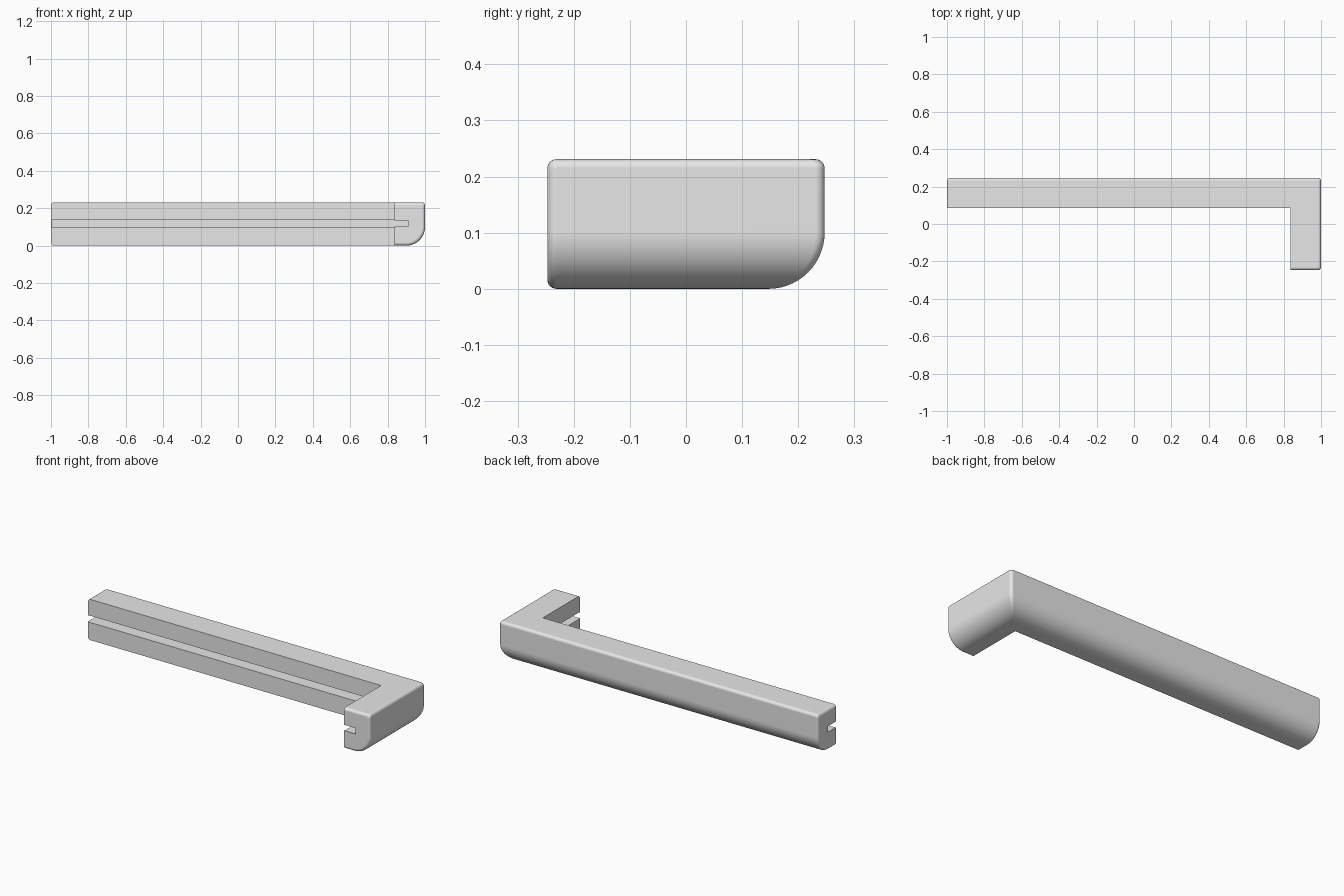
import bpy, bmesh
from math import sin, cos, pi

cube = bpy.data.objects.get("Cube")
if cube:
    bpy.data.objects.remove(cube, do_unlink=True)

X, Y = 1.0, 0.247            # outer corner of the frame
HEIGHT, WIDTH = 0.231, 0.162
BIG, SMALL = 0.1, 0.016      # lower and upper edge radii
GROOVE_LOW, GROOVE_HIGH, GROOVE_DEPTH = 0.1, 0.138, 0.08
STEPS = 6

grey = bpy.data.materials.new("plain grey")
grey.use_nodes = True
colour = (0.8, 0.8, 0.8, 1)
grey.diffuse_color = colour
grey.node_tree.nodes["Principled BSDF"].inputs["Base Color"].default_value = colour


def arc(radius, count, start):
    """Quarter turn of (cos, sin) pairs."""
    return [(radius * cos(start + pi / 2 * i / count),
             radius * sin(start + pi / 2 * i / count)) for i in range(count + 1)]


# Cross-section as (distance in from the outer face, height)
profile = [(BIG + c, BIG + s) for c, s in reversed(arc(BIG, 14, pi))]
profile += [(SMALL + c, HEIGHT - SMALL + s) for c, s in reversed(arc(SMALL, STEPS, pi / 2))]
profile += [(WIDTH, HEIGHT), (WIDTH, GROOVE_HIGH),
            (WIDTH - GROOVE_DEPTH, GROOVE_HIGH), (WIDTH - GROOVE_DEPTH, GROOVE_LOW),
            (WIDTH, GROOVE_LOW), (WIDTH, 0)]


def shrink(inset):
    """Cross-section drawn in slightly, for the softened ends."""
    kd, kz = 1 - inset / WIDTH, 1 - 2 * inset / HEIGHT
    return [(WIDTH + (d - WIDTH) * kd, HEIGHT / 2 + (z - HEIGHT / 2) * kz)
            for d, z in profile]


# Softened ends of the long and short arms
ends = [(SMALL - c, shrink(SMALL - s)) for c, s in arc(SMALL, STEPS, 0)]
rings = [[(-X + t, Y - d, z) for d, z in section] for t, section in ends]

# Mitred corner, rounded on the outside
for i in range(STEPS + 1):
    a = pi / 2 * (1 - i / STEPS)
    ring = []
    for d, z in profile:
        r = SMALL * max(0, 1 - d / BIG)
        ring.append((X - d - r + r * cos(a), Y - d - r + r * sin(a), z))
    rings.append(ring)
rings += [[(X - d, -Y + t, z) for d, z in section] for t, section in reversed(ends)]

# Skin the rings and cap both ends
bm = bmesh.new()
loops = [[bm.verts.new(p) for p in ring] for ring in rings]
n = len(profile)
for one, two in zip(loops, loops[1:]):
    for j in range(n):
        k = (j + 1) % n
        bm.faces.new((one[j], one[k], two[k], two[j]))
bm.faces.new(loops[0])
bm.faces.new(loops[-1])
bmesh.ops.remove_doubles(bm, verts=bm.verts, dist=0.00005)
bmesh.ops.recalc_face_normals(bm, faces=bm.faces)

mesh = bpy.data.meshes.new("corner_frame")
bm.to_mesh(mesh)
bm.free()
mesh.materials.append(grey)
frame = bpy.data.objects.new("corner_frame", mesh)
bpy.context.collection.objects.link(frame)

# Smooth rounded edges while keeping the groove crisp
bpy.ops.object.select_all(action='DESELECT')
frame.select_set(True)
bpy.context.view_layer.objects.active = frame
bpy.ops.object.shade_smooth_by_angle(angle=pi / 6)
weighted = frame.modifiers.new("even_shading", 'WEIGHTED_NORMAL')
weighted.keep_sharp = True
